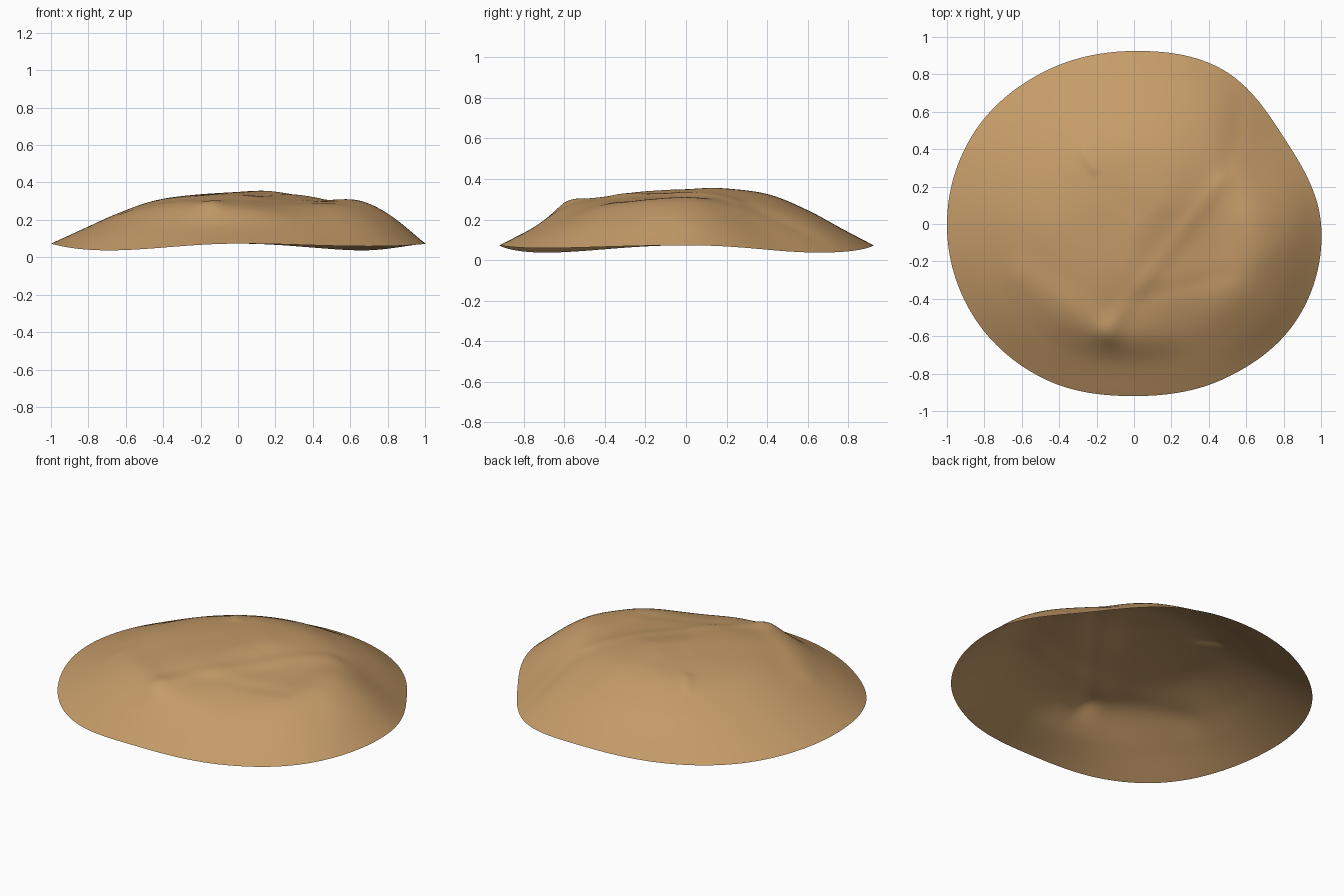
import bpy, bmesh, math

if "Cube" in bpy.data.objects:
    bpy.data.objects.remove(bpy.data.objects["Cube"])

# Rim radius and shell heights every 30 degrees (counter-clockwise from +x)
RIM = [1.0, .925, .952, .925, .945, .985, 1.0, .99, .957, .92, .957, 1.01]
FRACTIONS = [0, .25, .45, .65, .82, 1]
HEIGHTS = [
    (.330, .305, .292, .215), (.345, .320, .265, .165),
    (.348, .325, .250, .165), (.345, .320, .245, .160),
    (.338, .312, .235, .150), (.335, .300, .228, .150),
    (.332, .302, .232, .155), (.332, .302, .235, .150),
    (.335, .310, .258, .155), (.335, .305, .262, .160),
    (.320, .295, .240, .160), (.318, .300, .278, .195),
]
RINGS, SEGMENTS = 56, 192


def cubic(p0, p1, p2, p3, t):
    return p1 + .5 * t * (p2 - p0 + t * (2*p0 - 5*p1 + 4*p2 - p3 + t * (3*(p1 - p2) + p3 - p0)))


def around(values, a):
    """Smooth periodic lookup by angle."""
    n = len(values)
    u = (a / math.tau * n) % n
    i = int(u)
    return cubic(*(values[(i + k) % n] for k in (-1, 0, 1, 2)), u - i)


def rim_height(a):
    # sagging at the front-left and back-right, slightly at the other corners
    s = math.sin(2 * a)
    return .073 - (.036 * s * s if s > 0 else .014 * s * s)


def along(stops, f):
    """Smooth lookup by distance from the centre (Hermite)."""
    i = max(k for k in range(len(stops) - 1) if FRACTIONS[k] <= f)

    def slope(k):
        if k == 0:
            return 0
        lo, hi = k - 1, min(k + 1, len(stops) - 1)
        return (stops[hi] - stops[lo]) / (FRACTIONS[hi] - FRACTIONS[lo])
    w = FRACTIONS[i + 1] - FRACTIONS[i]
    t = (f - FRACTIONS[i]) / w
    return ((2*t**3 - 3*t*t + 1) * stops[i] + (t**3 - 2*t*t + t) * w * slope(i)
            + (3*t*t - 2*t**3) * stops[i + 1] + (t**3 - t*t) * w * slope(i + 1))


def crease(x, y, a, b, depth, width):
    """Soft fold along a segment."""
    dx, dy = b[0] - a[0], b[1] - a[1]
    t = max(0, min(1, ((x - a[0]) * dx + (y - a[1]) * dy) / (dx*dx + dy*dy)))
    d = math.hypot(x - a[0] - t * dx, y - a[1] - t * dy)
    return depth * math.exp(-(d / width) ** 2)


FOLDS = [
    ((-.15, -.58), (.48, .25), .007, .05),     # long diagonal ridge
    ((-.15, -.58), (-.60, -.28), .010, .09),   # front-left shoulder
    ((-.15, -.57), (-.13, -.59), .010, .07),   # front corner
    ((.0, -.40), (.50, -.27), -.004, .05),     # dip below the ridge
    ((.62, .0), (.70, -.12), .010, .13),       # right shoulder
    ((.50, .30), (.58, .65), -.006, .06),      # back-right trough
    ((.05, .0), (.12, .10), .008, .14),        # crown
    ((-.27, .38), (-.22, .30), .008, .03),     # small pucker
]


def height(f, a, x, y):
    stops = [.342] + [around([row[k] for row in HEIGHTS], a) for k in range(4)] + [rim_height(a)]
    fade = min(1, (1 - f) * 6)
    return along(stops, f) + fade * sum(crease(x, y, *fold) for fold in FOLDS)


# Open draped shell
bm = bmesh.new()
centre = bm.verts.new((0, 0, height(0, 0, 0, 0)))
rings = []
for r in range(1, RINGS + 1):
    f = r / RINGS
    ring = []
    for s in range(SEGMENTS):
        a = math.tau * s / SEGMENTS
        d = f * around(RIM, a)
        x, y = d * math.cos(a), d * math.sin(a)
        ring.append(bm.verts.new((x, y, height(f, a, x, y))))
    rings.append(ring)
for s in range(SEGMENTS):
    n = (s + 1) % SEGMENTS
    bm.faces.new((centre, rings[0][s], rings[0][n]))
    for inner, outer in zip(rings, rings[1:]):
        bm.faces.new((inner[s], outer[s], outer[n], inner[n]))
for face in bm.faces:
    face.smooth = True
mesh = bpy.data.meshes.new("draped_shell")
bm.to_mesh(mesh)
bm.free()

# Tan colour
tan = bpy.data.materials.new("tan")
tan.diffuse_color = (.56, .33, .14, 1)
tan.use_nodes = True
tan.node_tree.nodes["Principled BSDF"].inputs["Base Color"].default_value = tan.diffuse_color
mesh.materials.append(tan)
shell = bpy.data.objects.new("draped_shell", mesh)
bpy.context.collection.objects.link(shell)
